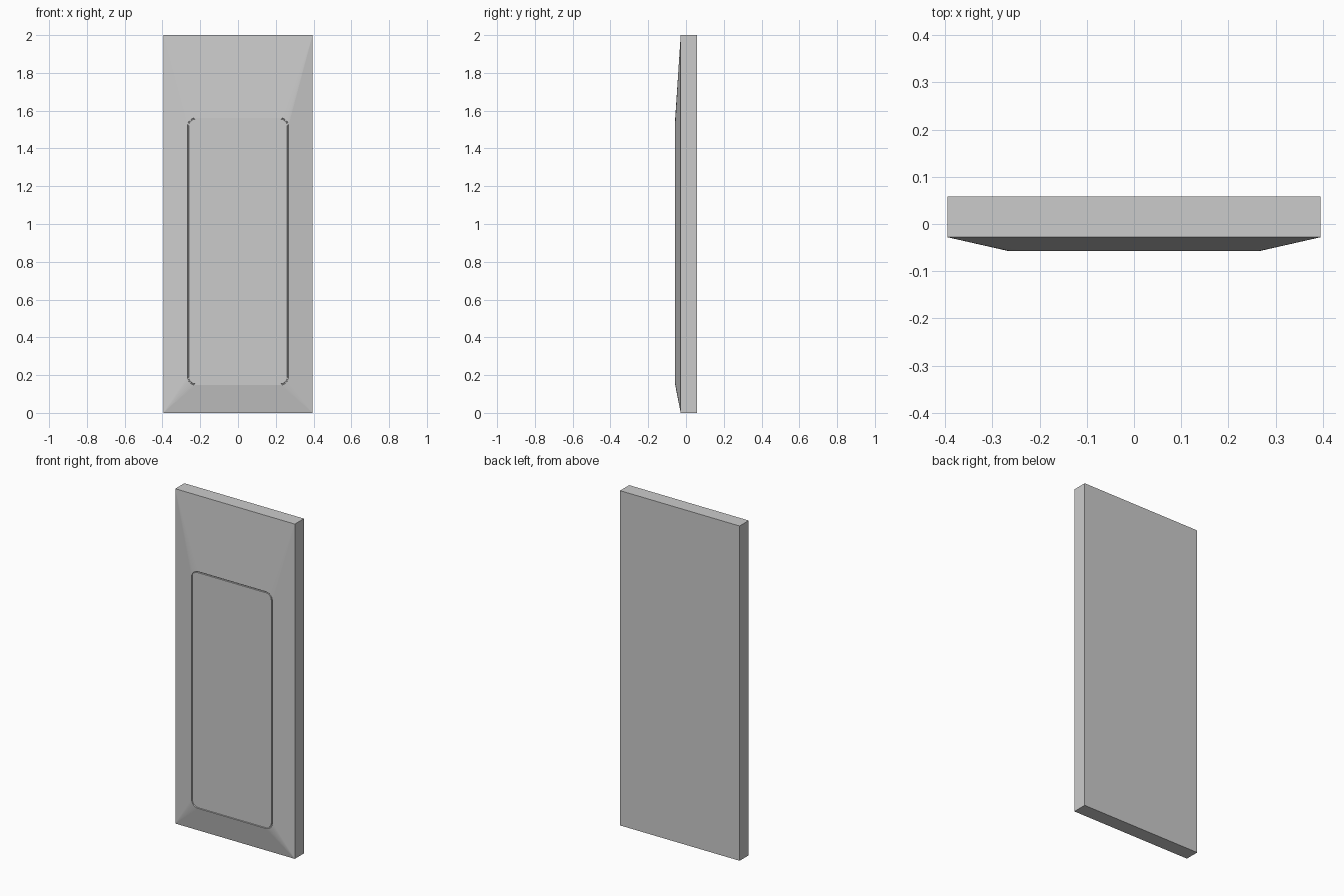
import bpy, bmesh, math

if "Cube" in bpy.data.objects:
    bpy.data.objects.remove(bpy.data.objects["Cube"])

W, H = 0.395, 2.0
BACK, EDGE, FRONT = 0.058, -0.028, -0.057
SEG = 6


def rounded_loop(bm, inset, y):
    """Rounded rectangle in the XZ plane, counter-clockwise seen from the front."""
    x, z0, z1, r = 0.267 - inset, 0.147 + inset, 1.562 - inset, 0.042 - inset
    centres = [(x - r, z1 - r), (-x + r, z1 - r), (-x + r, z0 + r), (x - r, z0 + r)]
    loop = []
    for q, (cx, cz) in enumerate(centres):
        for i in range(SEG + 1):
            a = math.pi / 2 * (q + i / SEG)
            loop.append(bm.verts.new((cx + r * math.cos(a), y, cz + r * math.sin(a))))
    return loop


def bridge(bm, a, b):
    for i in range(len(a)):
        j = (i + 1) % len(a)
        bm.faces.new((a[i], a[j], b[j], b[i]))


def make_object(name, bm):
    bmesh.ops.recalc_face_normals(bm, faces=bm.faces)
    mesh = bpy.data.meshes.new(name)
    bm.to_mesh(mesh)
    bm.free()
    obj = bpy.data.objects.new(name, mesh)
    bpy.context.collection.objects.link(obj)


# Slab with a sloped front leading up to the raised panel
bm = bmesh.new()
corners = [(W, H), (-W, H), (-W, 0), (W, 0)]
back = [bm.verts.new((x, BACK, z)) for x, z in corners]
edge = [bm.verts.new((x, EDGE, z)) for x, z in corners]
bm.faces.new(back)
bridge(bm, back, edge)

rim = rounded_loop(bm, 0, FRONT)
n = SEG + 1
for q in range(4):
    # Fan around each rounded corner, then one flat slope to the next corner
    for i in range(SEG):
        bm.faces.new((edge[q], rim[q * n + i], rim[q * n + i + 1]))
    bm.faces.new((edge[q], rim[q * n + SEG], rim[(q + 1) * n % len(rim)], edge[(q + 1) % 4]))

# Narrow groove around the flat centre panel
groove_out = rounded_loop(bm, 0.001, FRONT + 0.006)
groove_in = rounded_loop(bm, 0.006, FRONT + 0.006)
panel = rounded_loop(bm, 0.007, FRONT)
bridge(bm, rim, groove_out)
bridge(bm, groove_out, groove_in)
bridge(bm, groove_in, panel)
bm.faces.new(panel)
make_object("panelled_slab", bm)
